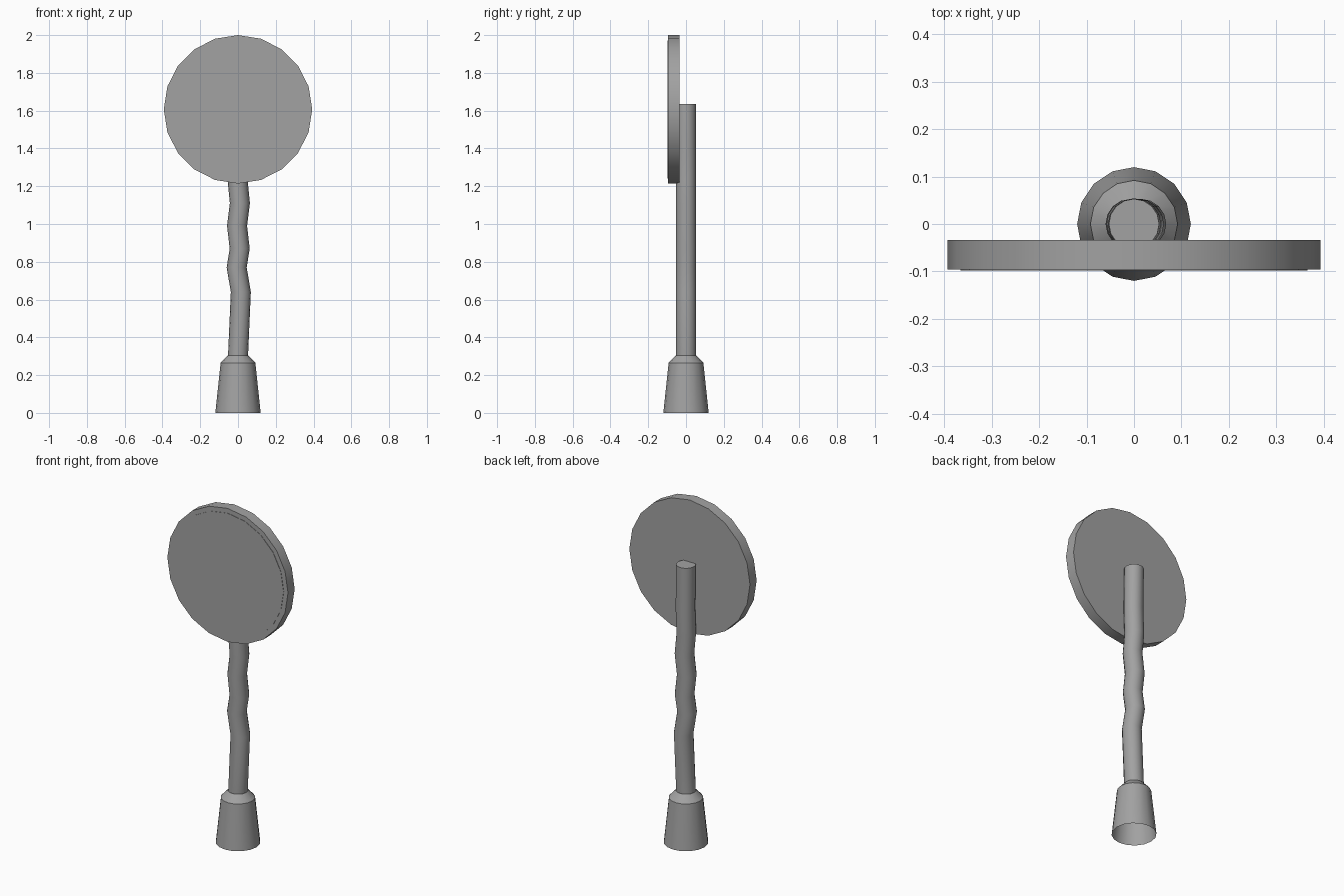
import bpy, bmesh, math
from mathutils import Vector

cube = bpy.data.objects.get("Cube")
if cube:
    bpy.data.objects.remove(cube, do_unlink=True)

grey = bpy.data.materials.new("plain grey")
grey.use_nodes = True
colour = (0.36, 0.36, 0.36, 1)
grey.diffuse_color = colour
grey.node_tree.nodes["Principled BSDF"].inputs["Base Color"].default_value = colour


def lofted(name, rings, sides, cap_start=True, cap_end=True, axis="Z", smooth=30):
    """Skin circles given as (offset, height, radius) along an axis."""
    bm = bmesh.new()
    loops = []
    for offset, height, radius in rings:
        loop = []
        for i in range(sides):
            a = math.tau * i / sides
            u, v = radius * math.cos(a), radius * math.sin(a)
            co = (offset + u, v, height) if axis == "Z" else (u, height, offset + v)
            loop.append(bm.verts.new(Vector(co)))
        loops.append(loop)
    for low, high in zip(loops, loops[1:]):
        for i in range(sides):
            j = (i + 1) % sides
            bm.faces.new((low[i], low[j], high[j], high[i]))
    if cap_start:
        bm.faces.new(loops[0][::-1])
    if cap_end:
        bm.faces.new(loops[-1])
    if axis == "Y":
        bmesh.ops.reverse_faces(bm, faces=bm.faces[:])
    mesh = bpy.data.meshes.new(name)
    bm.to_mesh(mesh)
    bm.free()
    mesh.materials.append(grey)
    obj = bpy.data.objects.new(name, mesh)
    bpy.context.collection.objects.link(obj)
    bpy.ops.object.select_all(action="DESELECT")
    obj.select_set(True)
    bpy.context.view_layer.objects.active = obj
    bpy.ops.object.shade_smooth_by_angle(angle=math.radians(smooth))
    return obj


# Tapered handle grip, open underneath
lofted("handle_grip", [(0, 0, 0.12), (0, 0.265, 0.092), (0, 0.305, 0.054)], 16,
       cap_start=False)

# Wavy stem: sideways offset at each height
wave = [(0, 0.30), (0.015, 0.64), (-0.007, 0.77), (0.009, 0.87), (-0.005, 0.99),
        (0.01, 1.11), (-0.002, 1.23), (0.004, 1.38), (0, 1.635)]
lofted("wavy_stem", [(x, z, 0.053) for x, z in wave], 16, cap_start=False)

# Round head with a thin plate on its front
centre, radius = 1.607, 0.393
lofted("round_head", [(centre, -0.096, radius), (centre, -0.034, radius)], 20, axis="Y")
lofted("front_plate", [(centre, -0.098, radius * 0.93), (centre, -0.095, radius * 0.93)],
       20, axis="Y")
